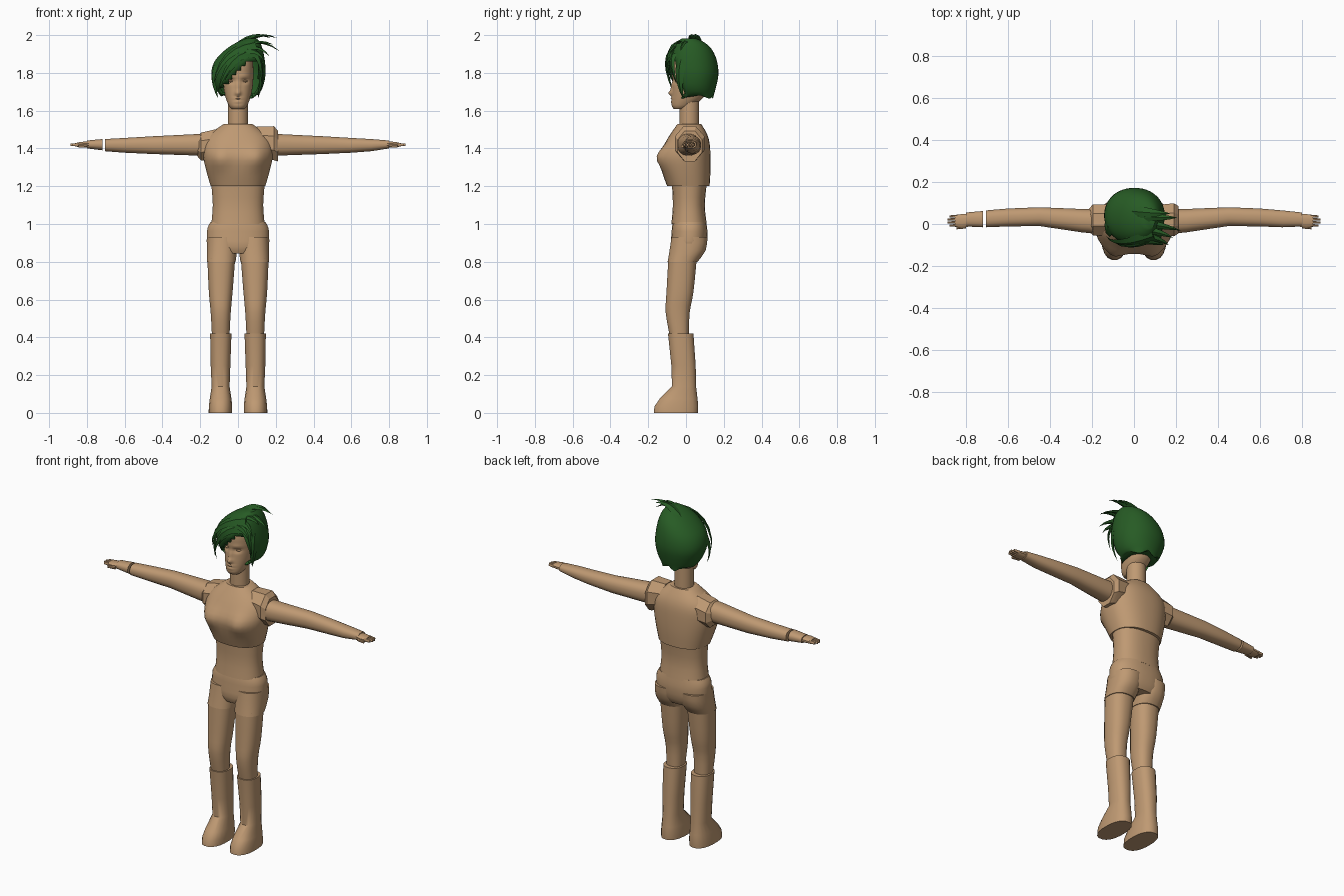
import bpy, bmesh, math
from mathutils import Vector

old = bpy.data.objects.get("Cube")
if old:
    bpy.data.objects.remove(old, do_unlink=True)


def material(name, color):
    mat = bpy.data.materials.new(name)
    mat.use_nodes = True
    mat.diffuse_color = (*color, 1)
    mat.node_tree.nodes["Principled BSDF"].inputs["Base Color"].default_value = (*color, 1)
    return mat


SKIN = material("tan_skin", (0.52, 0.32, 0.17))
GREEN = material("green_hair", (0.02, 0.105, 0.018))


def finish(name, bm, mat, angle=40):
    bmesh.ops.recalc_face_normals(bm, faces=bm.faces)
    mesh = bpy.data.meshes.new(name)
    bm.to_mesh(mesh)
    bm.free()
    mesh.materials.append(mat)
    obj = bpy.data.objects.new(name, mesh)
    bpy.context.collection.objects.link(obj)
    bpy.ops.object.select_all(action="DESELECT")
    bpy.context.view_layer.objects.active = obj
    obj.select_set(True)
    bpy.ops.object.shade_smooth_by_angle(angle=math.radians(angle))
    return obj


def skin_rings(rings):
    """Bridge closed rings of points and cap both ends."""
    bm = bmesh.new()
    loops = [[bm.verts.new(p) for p in ring] for ring in rings]
    n = len(loops[0])
    for a, b in zip(loops, loops[1:]):
        for i in range(n):
            j = (i + 1) % n
            bm.faces.new((a[i], a[j], b[j], b[i]))
    bm.faces.new(loops[0])
    bm.faces.new(loops[-1])
    return bm


def refine(rows, steps):
    """Catmull-Rom interpolation between section rows."""
    out = []
    for i in range(len(rows) - 1):
        quad = [rows[max(i - 1, 0)], rows[i], rows[i + 1], rows[min(i + 2, len(rows) - 1)]]
        for k in range(steps):
            t = k / steps
            out.append([b + t * (c - a + t * (2*a - 5*b + 4*c - d + t * (3*(b - c) + d - a))) / 2
                        for a, b, c, d in zip(*quad)])
    return out + [rows[-1]]


def loft(rows, side=1, axis="z", n=20, power=0.85, steps=1):
    """Rows hold a station and the two extents of a rounded section."""
    rings = []
    for t, a0, a1, b0, b1 in refine(rows, steps):
        ring = []
        for i in range(n):
            ang = math.tau * (i + 0.5) / n
            c, s = math.cos(ang), math.sin(ang)
            a = (a0 + a1) / 2 + (a1 - a0) / 2 * math.copysign(abs(c) ** power, c)
            b = (b0 + b1) / 2 + (b1 - b0) / 2 * math.copysign(abs(s) ** power, s)
            ring.append((side * a, b, t) if axis == "z" else (side * t, a, b))
        rings.append(ring)
    return skin_rings(rings)


def bump(bm, x, z, wide, tall, depth, back=0.0):
    """Push the front surface forward around a point, on both sides."""
    for v in bm.verts:
        if v.co.y < back:
            d = ((abs(v.co.x) - x) / wide) ** 2 + ((v.co.z - z) / tall) ** 2
            v.co.y -= depth * math.exp(-d)


def lock(name, start, bend, tip, width, thick):
    """A flat pointed strand of hair along a bent path."""
    p, q, r = map(Vector, (start, bend, tip))
    rings = []
    for k in range(7):
        t = k / 6
        pos = p * (1 - t) ** 2 + q * 2 * t * (1 - t) + r * t * t
        tangent = ((q - p) * (1 - t) + (r - q) * t).normalized()
        out = pos - Vector((0.01, 0.04, 1.8))
        across = tangent.cross(out).normalized()
        up = across.cross(tangent)
        size = max(0.02, (1 - t) ** 0.7)
        rings.append([pos + across * width * size, pos + up * thick * size,
                      pos - across * width * size, pos - up * thick * size])
    finish(name, skin_rings(rings), GREEN, 30)


# Torso
torso = loft([(1.2, -.145, .145, -.1, .125), (1.28, -.168, .168, -.128, .13),
              (1.36, -.185, .185, -.14, .13), (1.43, -.18, .18, -.11, .125),
              (1.48, -.145, .145, -.08, .11), (1.53, -.075, .075, -.045, .08)], n=36, steps=3)
bump(torso, .1, 1.35, .05, .06, .028)
finish("chest", torso, SKIN)
finish("waist", loft([(1.0, -.142, .142, -.078, .11), (1.1, -.134, .134, -.07, .1),
                      (1.21, -.142, .142, -.075, .11)], n=28, steps=3), SKIN)
pelvis = loft([(.845, -.12, .12, -.07, .09), (.88, -.163, .163, -.082, .108),
               (.94, -.165, .165, -.078, .115), (.98, -.162, .162, -.075, .112),
               (1.01, -.146, .146, -.07, .108)], n=28, steps=2)
finish("pelvis", pelvis, SKIN)
finish("neck", loft([(1.51, -.053, .053, -.035, .07), (1.68, -.053, .053, -.035, .07)], power=1), SKIN)

# Legs and boots
for label, s in (("left", 1), ("right", -1)):
    finish(label + "_hip", loft([(.8, .012, .166, -.098, .062), (.86, .004, .166, -.088, .105),
                                 (.93, 0, .164, -.078, .115)], s, steps=2), SKIN)
    finish(label + "_thigh", loft([(.4, .045, .138, -.085, .015), (.53, .038, .145, -.108, .02),
                                   (.64, .028, .155, -.104, .04), (.82, .014, .163, -.094, .058)],
                                  s, steps=3), SKIN)
    finish(label + "_boot", loft([(0, .03, .156, -.172, .064), (.035, .03, .155, -.168, .066),
                                  (.075, .034, .15, -.14, .062), (.14, .044, .14, -.075, .054),
                                  (.25, .04, .145, -.078, .052), (.42, .034, .148, -.096, .04)], s), SKIN)

# Arms: the left runs to the wrist, the right ends in a separate cuff
    arm = [(.15, -.05, .07, 1.36, 1.48), (.25, -.04, .072, 1.363, 1.475),
           (.45, -.01, .08, 1.37, 1.465), (.6, -.012, .074, 1.377, 1.456),
           (.705, -.016, .065, 1.385, 1.45)]
    cuff = [(.718, -.016, .062, 1.39, 1.45), (.8, -.012, .055, 1.4, 1.442)]
    if s > 0:
        arm.append(cuff[-1])
    else:
        finish("right_cuff", loft(cuff, s, "x"), SKIN)
    finish(label + "_arm", loft(arm, s, "x"), SKIN)
    finish(label + "_palm", loft([(.79, -.014, .048, 1.404, 1.438), (.82, -.02, .048, 1.404, 1.436),
                                  (.852, -.014, .044, 1.407, 1.432)], s, "x", 12), SKIN)
    for i in range(4):
        y = -.014 + i * .0145
        end = .878 + .008 * (i in (1, 2))
        finish(f"{label}_finger_{i + 1}", loft([(.84, y, y + .0145, 1.409, 1.43),
                                                (end, y + .002, y + .012, 1.413, 1.426)], s, "x", 8), SKIN)
    finish(label + "_thumb", loft([(.8, -.022, 0, 1.404, 1.424), (.845, -.026, -.012, 1.404, 1.418)],
                                  s, "x", 8), SKIN)

# Shoulder caps, the left one larger and boxier
finish("left_shoulder", loft([(.1, -.055, .095, 1.36, 1.522), (.19, -.065, .105, 1.33, 1.525),
                              (.212, -.05, .09, 1.325, 1.5)], 1, "x", 8, 1), SKIN, 25)
finish("right_shoulder", loft([(.11, -.06, .1, 1.33, 1.51), (.195, -.06, .1, 1.33, 1.49),
                               (.22, -.035, .07, 1.36, 1.46)], -1, "x", 8, 1), SKIN, 25)

# Head with sculpted face
head = loft([(1.61, -.034, .034, -.066, 0), (1.63, -.05, .05, -.076, .045),
             (1.68, -.069, .069, -.074, .1), (1.75, -.08, .08, -.07, .125),
             (1.83, -.081, .081, -.074, .13), (1.9, -.07, .07, -.055, .115),
             (1.94, -.035, .035, -.01, .07)], n=64, power=.92, steps=8)
bump(head, .036, 1.757, .02, .011, -.014)
bump(head, .036, 1.782, .03, .009, .005)
bump(head, 0, 1.725, .01, .03, .012)
bump(head, 0, 1.693, .014, .013, .02)
bump(head, 0, 1.664, .024, .005, .008)
bump(head, 0, 1.648, .02, .005, .006)
bump(head, 0, 1.656, .026, .003, -.005)
finish("head", head, SKIN, 60)
for s in (1, -1):
    eye = bmesh.new()
    bmesh.ops.create_uvsphere(eye, u_segments=14, v_segments=8, radius=.012)
    for v in eye.verts:
        v.co.x, v.co.z = v.co.x * 1.3, v.co.z * .55
        v.co += Vector((s * .036, -.046, 1.756))
    finish("left_eye" if s > 0 else "right_eye", eye, SKIN)

# Hair shell, opened over the face
hair = loft([(1.675, -.09, .1, -.04, .145), (1.72, -.12, .13, -.07, .158),
             (1.79, -.142, .146, -.09, .172), (1.86, -.125, .143, -.1, .165),
             (1.92, -.07, .132, -.085, .14), (1.96, -.01, .118, -.055, .1),
             (1.983, .045, .1, -.02, .05)], n=40, power=.95, steps=3)
gone = []
for f in hair.faces:
    c = f.calc_center_median()
    edge = -.005 - (c.z - 1.67) * .3
    arch = 1.85 + min(c.x - .05, 0) * .9
    if c.z < 1.68 and abs(f.normal.z) > .9 or c.y < edge and c.z < arch:
        gone.append(f)
bmesh.ops.delete(hair, geom=gone, context="FACES")
for v in hair.verts:
    if v.co.z < 1.68:
        v.co.z += .012 * math.sin(v.co.x * 70)
shell = finish("hair_shell", hair, GREEN)
solid = shell.modifiers.new("thickness", "SOLIDIFY")
solid.thickness = .01
solid.offset = -1

# Fringe and side locks
lock("fringe_wide", (.09, -.06, 1.91), (-.05, -.14, 1.91), (-.105, -.07, 1.7), .035, .014)
lock("fringe_upper", (.09, -.05, 1.95), (-.09, -.12, 1.93), (-.13, -.06, 1.74), .035, .014)
lock("fringe_thin", (.06, -.08, 1.88), (-.03, -.12, 1.86), (-.07, -.085, 1.76), .016, .008)
lock("right_side_lock", (-.115, -.01, 1.84), (-.145, -.05, 1.77), (-.105, -.05, 1.665), .04, .012)
lock("left_side_lock", (.12, -.02, 1.87), (.135, -.05, 1.77), (.105, -.015, 1.665), .035, .012)
lock("left_fringe_lock", (.09, -.06, 1.9), (.13, -.09, 1.87), (.125, -.05, 1.74), .026, .01)

# Swept spikes on the crown
tips = [(.205, .03, 1.985), (.22, -.03, 1.915), (.185, -.065, 1.95), (.165, -.1, 1.89), (.14, -.1, 1.86)]
for i, tip in enumerate(tips):
    y = .04 - i * .028
    lock(f"crown_spike_{i + 1}", (-.03, y, 1.925 - i * .006), (.1, y - .01, 2.03 - i * .02), tip, .03, .014)
lock("crown_crest", (-.02, .06, 1.93), (.08, .05, 2.03), (.17, .05, 1.985), .035, .015)
